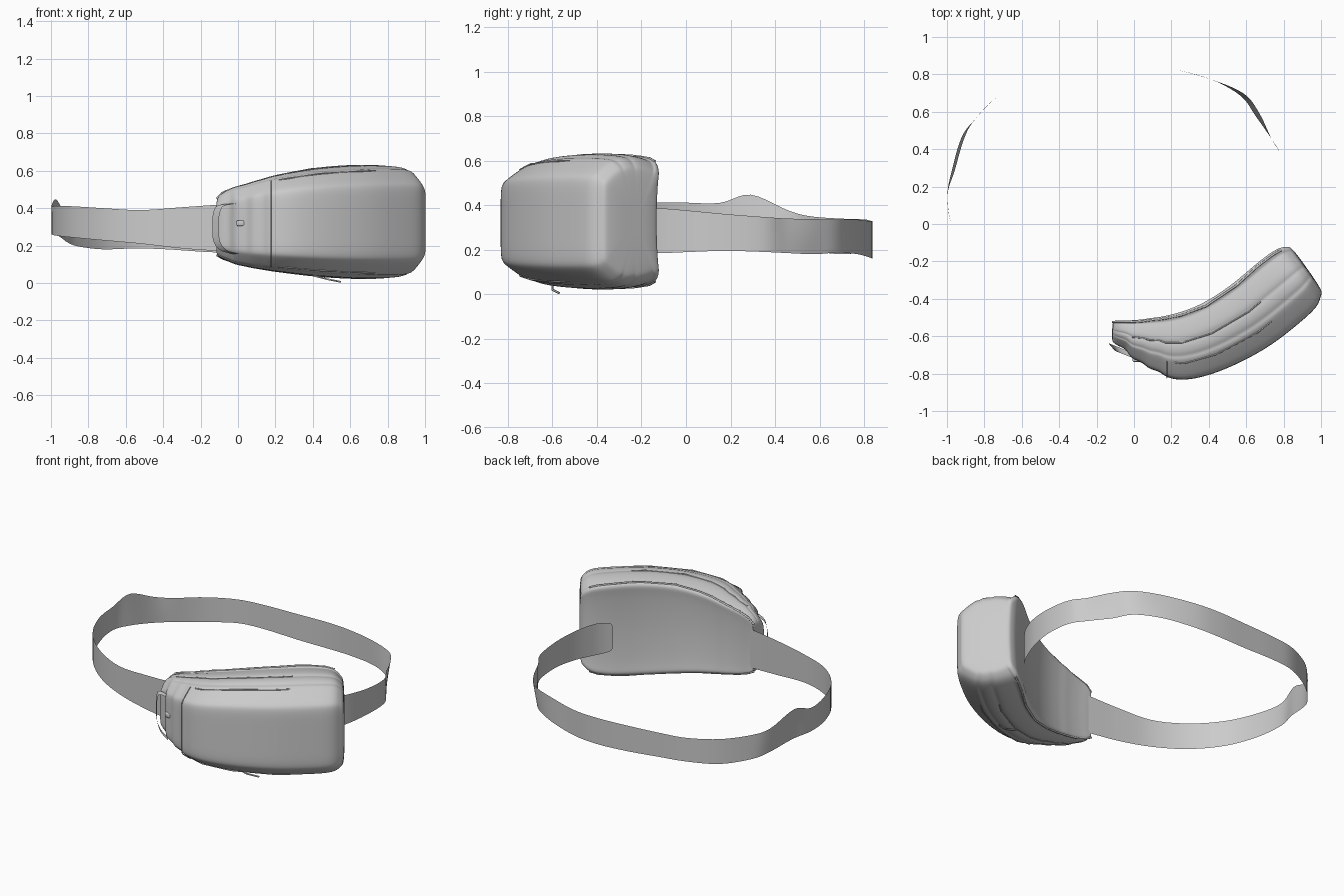
import bpy, bmesh, math
from mathutils import Vector

if "Cube" in bpy.data.objects:
    bpy.data.objects.remove(bpy.data.objects["Cube"])

# Bag stations, left to right: inner x, y, outer x, y, bottom z, top z
ST = [(-.11, -.525, -.115, -.60, .18, .41), (-.115, -.518, -.12, -.635, .145, .455),
      (-.08, -.515, -.065, -.66, .125, .49), (-.04, -.515, -.035, -.675, .112, .505),
      (-.01, -.513, -.02, -.72, .10, .515), (.05, -.508, .05, -.74, .088, .53),
      (.09, -.50, .075, -.775, .08, .543), (.14, -.495, .14, -.787, .072, .557),
      (.17, -.488, .165, -.82, .066, .568), (.25, -.47, .27, -.843, .055, .587),
      (.38, -.42, .46, -.795, .036, .615), (.54, -.31, .71, -.67, .024, .63),
      (.65, -.21, .86, -.55, .02, .633), (.73, -.15, .96, -.465, .02, .633),
      (.775, -.125, .99, -.42, .026, .628), (.805, -.12, .997, -.39, .04, .61)]
# Half cross-section: depth from back to front, height from middle to rim
HALF = [(.05, 0), (.04, .45), (.02, .8), (0, .92), (.03, .98), (.07, .985), (.10, .955), (.15, .98),
        (.3, 1.01), (.40, 1.01), (.44, .98), (.49, 1.0), (.60, .98), (.65, .935), (.69, .94),
        (.74, .91), (.88, .775), (.96, .69), (1.0, .61), (1.0, .25), (1.0, 0)]
PROFILE = HALF + [(d, -h) for d, h in HALF[-2:0:-1]]


def on_bag(t, d, h):
    """Point on the bag at station t, depth d, height h."""
    i = min(int(t), len(ST) - 2)
    s = [a + (b - a) * (t - i) for a, b in zip(ST[i], ST[i + 1])]
    h *= 1 - .12 * max(0, t - 11.5) / 3.5 * (1 - d)  # right end narrows to the back
    return Vector((s[0] + (s[2] - s[0]) * d, s[1] + (s[3] - s[1]) * d,
                   (s[4] + s[5]) / 2 + h * (s[5] - s[4]) / 2))


def finish(name, bm, mods=()):
    bmesh.ops.recalc_face_normals(bm, faces=bm.faces)
    me = bpy.data.meshes.new(name)
    bm.to_mesh(me)
    bm.free()
    me.polygons.foreach_set("use_smooth", [True] * len(me.polygons))
    ob = bpy.data.objects.new(name, me)
    bpy.context.collection.objects.link(ob)
    for kind, settings in mods:
        m = ob.modifiers.new(kind.title(), kind)
        for k, v in settings.items():
            setattr(m, k, v)
    return ob


def loft(bm, rings, closed):
    rows = [[bm.verts.new(p) for p in r] for r in rings]
    n = len(rows[0])
    for a, b in zip(rows, rows[1:]):
        for j in range(n if closed else n - 1):
            k = (j + 1) % n
            bm.faces.new((a[j], a[k], b[k], b[j]))
    return rows


def shrink(ring, f, push):
    c = sum(ring, Vector()) / len(ring)
    return [c + (p - c) * f + Vector(push) for p in ring]


# Bag body: lofted shell with rounded end panels
rings = [[on_bag(t, d, h) for d, h in PROFILE] for t in range(len(ST))]
right = [shrink(rings[-1], f, (p * .86, p * .5, 0))
         for f, p in ((.93, .018), (.84, .025), (.5, .03), (.15, .03))]
left = [shrink(rings[0], f, (-.004, 0, 0)) for f in (.2, .8)]
bm = bmesh.new()
rows = loft(bm, left + rings + right, True)
bm.faces.new(rows[0])
bm.faces.new(rows[-1])
finish("bag_body", bm, [("SUBSURF", {"levels": 2, "render_levels": 2})])


def cord(name, pts, r):
    cu = bpy.data.curves.new(name, "CURVE")
    cu.dimensions = "3D"
    cu.bevel_depth = r
    cu.bevel_resolution = 1
    sp = cu.splines.new("POLY")
    sp.points.add(len(pts) - 1)
    for q, p in zip(sp.points, pts):
        q.co = (*p, 1)
    ob = bpy.data.objects.new(name, cu)
    bpy.context.collection.objects.link(ob)
    return ob


# Seams along the compartments, top and bottom
for side, sgn in (("top", 1), ("bottom", -1)):
    cord("back_piping_" + side, [on_bag(t / 2, .05, .975 * sgn) for t in range(2, 29)], .006)
    cord("zipper_" + side, [on_bag(t / 2, .44, .985 * sgn) for t in range(8, 24)], .004)
    cord("pocket_seam_" + side, [on_bag(t / 2, .74, .895 * sgn) for t in range(17, 24)], .004)
# Upright seam at the left of the front pocket
cord("pocket_seam_left", [on_bag(8.1, d, h) for d, h in PROFILE if d >= .74], .003)


def smooth_path(keys, steps):
    """Catmull-Rom interpolation through tuples of any length."""
    k = [keys[0]] + keys + [keys[-1]]
    out = []
    for i in range(1, len(k) - 2):
        for s in range(steps):
            u = s / steps
            out.append([.5 * (2 * b + (c - a) * u + (2 * a - 5 * b + 4 * c - d) * u * u
                              + (3 * b - a - 3 * c + d) * u ** 3)
                        for a, b, c, d in zip(*k[i - 1:i + 3])])
    return out + [list(keys[-1])]


# Waist strap: x, y, bottom z, top z, outward lean of the top edge
STRAP = [(-.09, -.52, .17, .42, 0), (-.3, -.50, .185, .405, 0), (-.52, -.462, .21, .39, 0),
         (-.72, -.37, .228, .40, 0), (-.88, -.22, .243, .41, 0), (-.97, -.03, .253, .412, 0),
         (-.997, .15, .26, .41, 0), (-.965, .29, .25, .447, .015), (-.915, .46, .215, .375, .015),
         (-.85, .56, .195, .35, 0), (-.72, .69, .18, .34, 0), (-.55, .78, .185, .337, 0),
         (-.38, .81, .18, .335, 0), (-.15, .828, .165, .33, 0), (.05, .838, .16, .328, 0),
         (.22, .825, .165, .328, 0), (.42, .77, .18, .335, 0), (.58, .69, .187, .335, .02),
         (.66, .585, .18, .337, .025), (.735, .455, .185, .34, 0), (.793, .35, .19, .347, 0),
         (.805, .18, .195, .36, 0), (.78, .02, .19, .375, 0), (.735, -.10, .185, .385, 0),
         (.70, -.16, .187, .383, 0), (.67, -.197, .20, .37, 0), (.662, -.206, .235, .335, 0)]
strips = []
for x, y, zb, zt, lean in smooth_path(STRAP, 5):
    out = Vector((x, y - .15, 0)).normalized()
    strips.append([Vector((x, y, zb + (zt - zb) * v)) + out * lean * (v - .5)
                   for v in (0, .25, .5, .75, 1)])
bm = bmesh.new()
loft(bm, strips, False)
finish("waist_strap", bm)

# Compression webbing loop standing off the left end: reach, z
LOOP = [(-.02, .425), (.04, .42), (.075, .405), (.09, .36), (.092, .30),
        (.09, .24), (.075, .20), (.04, .17), (-.02, .155)]
bm = bmesh.new()
loft(bm, [[Vector((-.045 - r, -.69 + r * .4 + .016, z)),
           Vector((-.045 - r + .035, -.69 + r * .4 - .025, z))]
          for r, z in smooth_path(LOOP, 3)], False)
finish("webbing_loop", bm)

# Small pulls: one clip on the left pleats, one cord under the bag
bm = bmesh.new()
bmesh.ops.create_cube(bm, size=1)
for v in bm.verts:
    v.co = Vector((v.co.x * .045, v.co.y * .03, v.co.z * .03)) + Vector((.015, -.722, .32))
finish("clip", bm, [("BEVEL", {"width": .006, "segments": 2})])
cord("lower_zip_pull", [(.40, -.60, .04), (.48, -.60, .02), (.55, -.57, .006)], .005)
